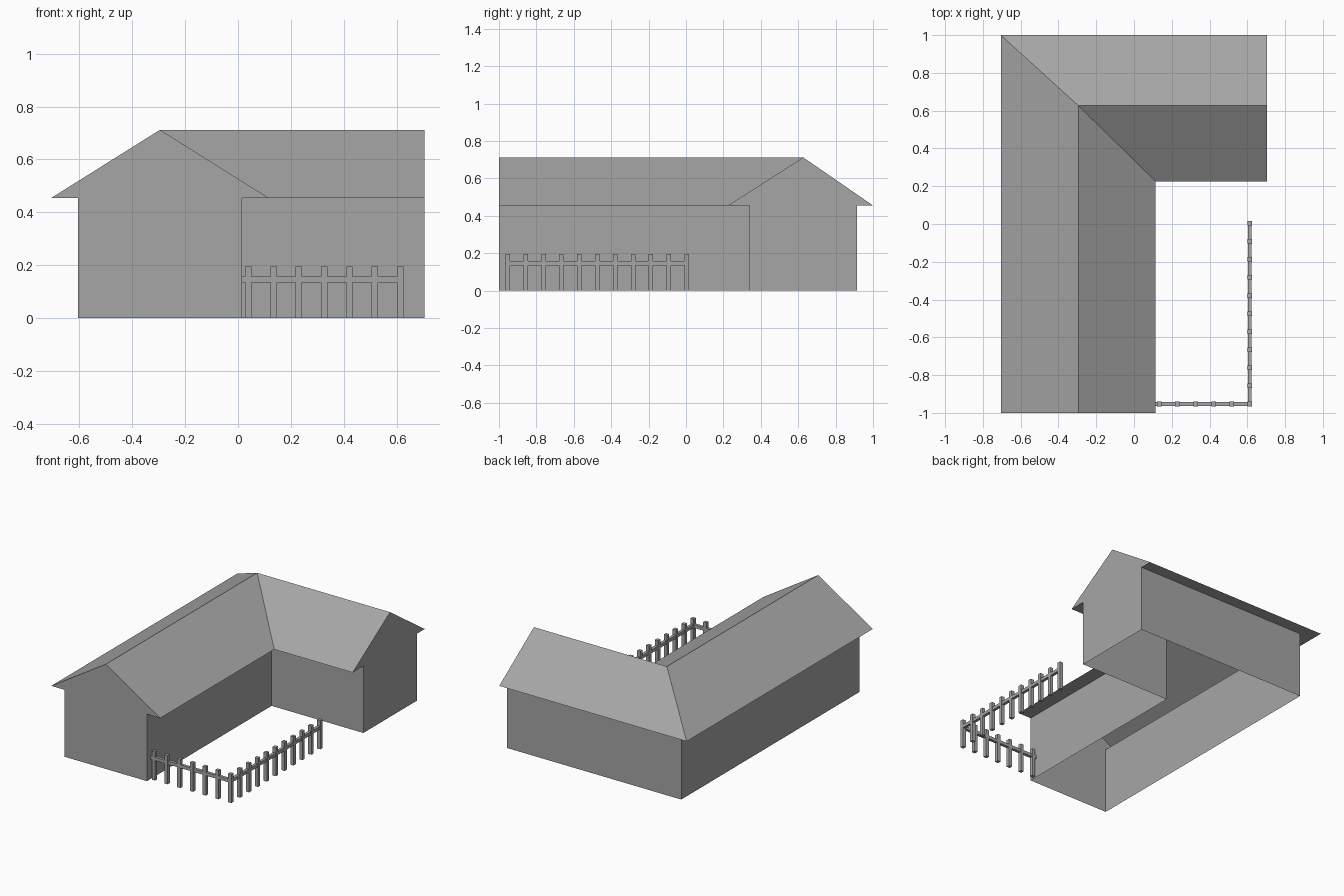
import bpy
import bmesh

cube = bpy.data.objects.get("Cube")
if cube:
    bpy.data.objects.remove(cube, do_unlink=True)

# One plain grey for the whole model
grey = bpy.data.materials.new("plain_grey")
grey.use_nodes = True
colour = (0.38, 0.38, 0.38, 1)
grey.diffuse_color = colour
grey.node_tree.nodes["Principled BSDF"].inputs["Base Color"].default_value = colour

EAVE, RIDGE = 0.455, 0.712
FRONT, END = -1.0, 0.705


def path(x, y, z):
    """L-shaped line: from the front, round the corner (x, y), to the wing end."""
    return [(x, FRONT, z), (x, y, z), (END, y, z)]


def strip(a, b):
    """Quads joining two matching lines."""
    return [(a[i], a[i + 1], b[i + 1], b[i]) for i in range(len(a) - 1)]


def make(name, polygons):
    bm = bmesh.new()
    for poly in polygons:
        bm.faces.new([bm.verts.new(p) for p in poly])
    bmesh.ops.remove_doubles(bm, verts=bm.verts, dist=1e-5)
    bmesh.ops.recalc_face_normals(bm, faces=bm.faces)
    mesh = bpy.data.meshes.new(name)
    bm.to_mesh(mesh)
    bm.free()
    mesh.materials.append(grey)
    obj = bpy.data.objects.new(name, mesh)
    bpy.context.collection.objects.link(obj)
    return obj


def box(lo, hi):
    """Six faces of a box between two corners."""
    faces = []
    for axis in range(3):
        u, v = [i for i in range(3) if i != axis]
        for side in (lo, hi):
            face = []
            for a, b in ((lo, lo), (hi, lo), (hi, hi), (lo, hi)):
                p = [0, 0, 0]
                p[axis], p[u], p[v] = side[axis], a[u], b[v]
                face.append(p)
            faces.append(face)
    return faces


# Walls, open below and above
OUTER, COURT = (-0.605, 0.915), (0.015, 0.34)
outer_low, outer_top = path(*OUTER, 0), path(*OUTER, EAVE)
court_low, court_top = path(*COURT, 0), path(*COURT, EAVE)
walls = strip(outer_low, outer_top) + strip(court_low, court_top)
for e in (0, -1):
    walls.append((outer_low[e], court_low[e], court_top[e], outer_top[e]))
make("walls", walls)

# Roof slopes, soffits and gable ends
outer_eave = path(-0.705, 1.0, EAVE)
court_eave = path(0.115, 0.225, EAVE)
ridge = path(-0.295, 0.627, RIDGE)
roof = (strip(outer_eave, ridge) + strip(ridge, court_eave)
        + strip(outer_eave, outer_top) + strip(court_eave, court_top))
for e in (0, -1):
    roof.append((outer_eave[e], outer_top[e], court_top[e], court_eave[e], ridge[e]))
make("roof", roof)

# Fence: evenly spaced posts with one rail along each side
HALF, STEP, POST_TOP = 0.012, 0.0957, 0.195
FENCE_X, FENCE_Y = 0.613, -0.953
RAIL_LOW, RAIL_TOP = 0.135, 0.157


def post(x, y):
    return box((x - HALF, y - HALF, 0), (x + HALF, y + HALF, POST_TOP))


front_posts = [f for i in range(1, 7) for f in post(FENCE_X - i * STEP, FENCE_Y)]
side_posts = [f for i in range(11) for f in post(FENCE_X, FENCE_Y + i * STEP)]
make("front_fence_posts", front_posts)
make("side_fence_posts", side_posts)
RAIL = HALF - 0.002
make("front_fence_rail", box((COURT[0], FENCE_Y - RAIL, RAIL_LOW),
                             (FENCE_X, FENCE_Y + RAIL, RAIL_TOP)))
make("side_fence_rail", box((FENCE_X - RAIL, FENCE_Y, RAIL_LOW),
                            (FENCE_X + RAIL, FENCE_Y + 10 * STEP, RAIL_TOP)))
